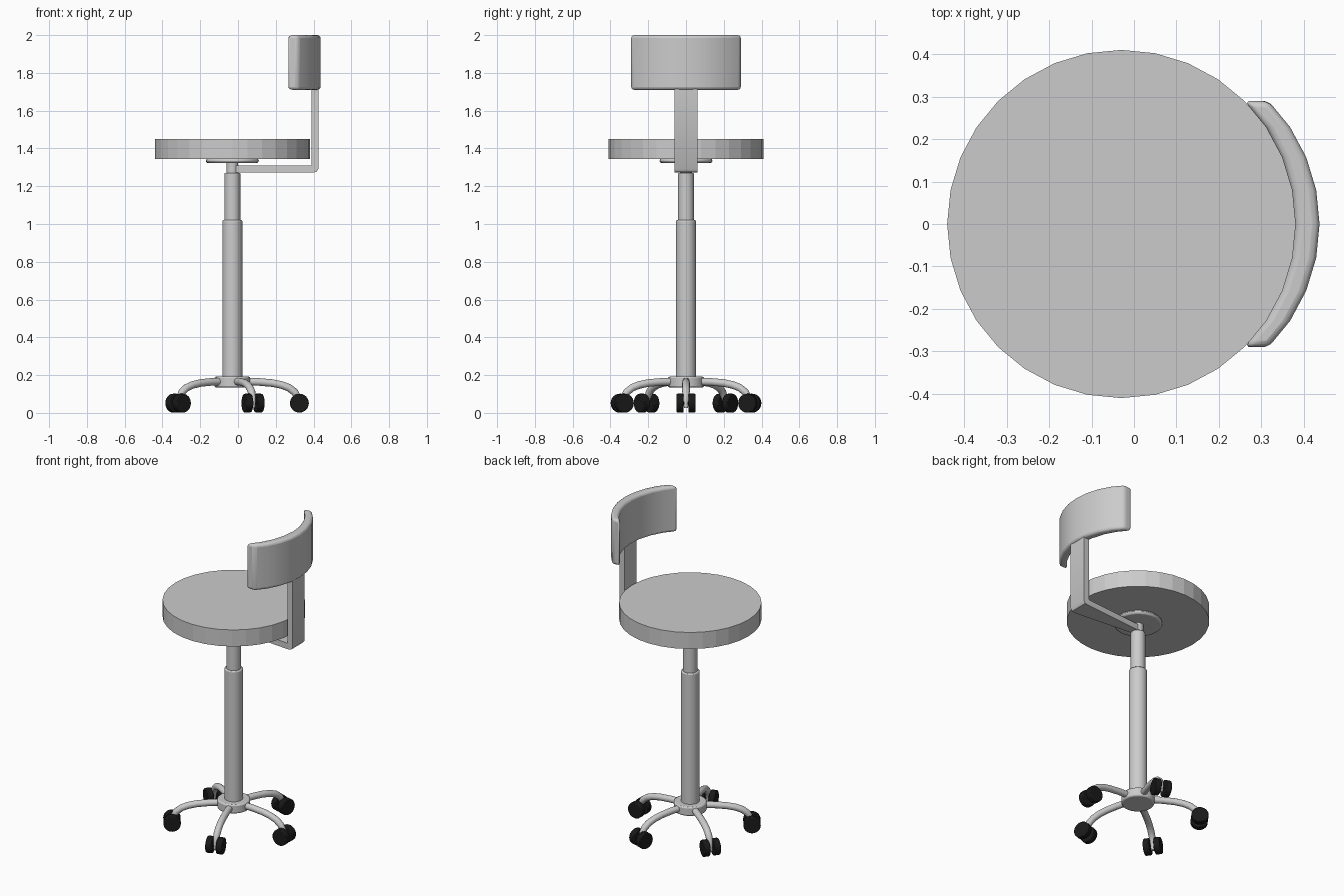
import bpy, bmesh, math
from math import sin, cos, pi

if "Cube" in bpy.data.objects:
    bpy.data.objects.remove(bpy.data.objects["Cube"])

CX = -0.03  # column axis
black = bpy.data.materials.new("black_rubber")
black.diffuse_color = (0.01, 0.01, 0.01, 1)
black.use_nodes = True
black.node_tree.nodes["Principled BSDF"].inputs["Base Color"].default_value = black.diffuse_color


def finish(name, bm, smooth=True, bevel=0, segs=2, mat=None):
    bmesh.ops.recalc_face_normals(bm, faces=bm.faces)
    me = bpy.data.meshes.new(name)
    bm.to_mesh(me)
    bm.free()
    ob = bpy.data.objects.new(name, me)
    bpy.context.collection.objects.link(ob)
    if mat:
        me.materials.append(mat)
    if bevel:
        m = ob.modifiers.new("bevel", 'BEVEL')
        m.width, m.segments, m.limit_method = bevel, segs, 'ANGLE'
        m.angle_limit = math.radians(40)
    if smooth:
        bpy.ops.object.select_all(action='DESELECT')
        bpy.context.view_layer.objects.active = ob
        ob.select_set(True)
        bpy.ops.object.shade_smooth_by_angle(angle=math.radians(35))
    return ob


def cylinder(name, r, z0, z1, sides=32, **kw):
    bm = bmesh.new()
    bmesh.ops.create_cone(bm, cap_ends=True, segments=sides, radius1=r, radius2=r, depth=z1 - z0)
    bmesh.ops.translate(bm, verts=bm.verts, vec=(CX, 0, (z0 + z1) / 2))
    return finish(name, bm, **kw)


def loft(name, rings, **kw):
    """Skin a list of equal-length vertex rings and cap both ends."""
    bm = bmesh.new()
    vs = [[bm.verts.new(p) for p in ring] for ring in rings]
    n = len(vs[0])
    for a, b in zip(vs, vs[1:]):
        for i in range(n):
            bm.faces.new((a[i], a[(i + 1) % n], b[(i + 1) % n], b[i]))
    bm.faces.new(vs[0])
    bm.faces.new(vs[-1][::-1])
    return finish(name, bm, **kw)


# Seat and its mounting plate
cylinder("seat", 0.41, 1.345, 1.45, smooth=False)
cylinder("seat_plate", 0.14, 1.322, 1.347, bevel=0.012)

# Telescopic column and hub
cylinder("column_spindle", 0.031, 1.26, 1.33)
cylinder("column_upper", 0.042, 1.0, 1.27, bevel=0.004)
cylinder("column_lower", 0.053, 0.17, 1.02, bevel=0.006)
cylinder("base_hub", 0.095, 0.135, 0.192, bevel=0.008)

# L-shaped bracket, tapering towards the column: (x, z) outer, (x, z) inner, half width
sections = [((-0.03, 1.272), (-0.03, 1.31), 0.022),
            ((0.395, 1.272), (0.385, 1.31), 0.06),
            ((0.415, 1.276), (0.389, 1.312), 0.06),
            ((0.426, 1.292), (0.390, 1.318), 0.06),
            ((0.426, 1.73), (0.390, 1.73), 0.06)]
loft("backrest_bracket", [[(o[0], -w, o[1]), (o[0], w, o[1]), (i[0], w, i[1]), (i[0], -w, i[1])]
                          for o, i, w in sections])

# Curved backrest following the seat rim
rings = []
for k in range(-4, 5):
    a = k * pi / 16
    x, y = CX + 0.41 * cos(a), 0.41 * sin(a)
    rings.append([(x, y, 1.71), (x + 0.057, y, 1.71), (x + 0.057, y, 2.0), (x, y, 2.0)])
loft("backrest", rings, bevel=0.016, segs=3)

# Five curved legs with twin-wheel casters
path = [(0.06, 0.166), (0.14, 0.164), (0.21, 0.158), (0.26, 0.148), (0.30, 0.133),
        (0.33, 0.11), (0.347, 0.082), (0.354, 0.055), (0.355, 0.025)]
R, WZ = 0.355, 0.0515
for n in range(5):
    t = n * 2 * pi / 5
    c, s = cos(t), sin(t)

    def place(r, v, z):
        return (CX + r * c - v * s, r * s + v * c, z)

    rings = []
    for i, (r, z) in enumerate(path):
        p, q = path[max(i - 1, 0)], path[min(i + 1, len(path) - 1)]
        d = math.hypot(q[0] - p[0], q[1] - p[1])
        nr, nz = -(q[1] - p[1]) / d, (q[0] - p[0]) / d
        rad = 0.02 if i < 6 else 0.02 - 0.003 * (i - 5)
        rings.append([place(r + nr * rad * cos(u), rad * sin(u), z + nz * rad * cos(u))
                      for u in (j * pi / 8 for j in range(16))])
    loft(f"leg_{n + 1}", rings)

    for side in (-1, 1):
        ring = [[place(R + 0.05 * cos(u), side * v, WZ + 0.05 * sin(u))
                 for u in (j * pi / 12 for j in range(24))] for v in (0.013, 0.05)]
        loft(f"caster_wheel_{n + 1}_{'a' if side < 0 else 'b'}", ring, bevel=0.005, mat=black)
    loft(f"caster_axle_{n + 1}", [[place(R + 0.01 * cos(u), v, WZ + 0.01 * sin(u))
                                   for u in (j * pi / 6 for j in range(12))] for v in (-0.03, 0.03)],
         mat=black)
